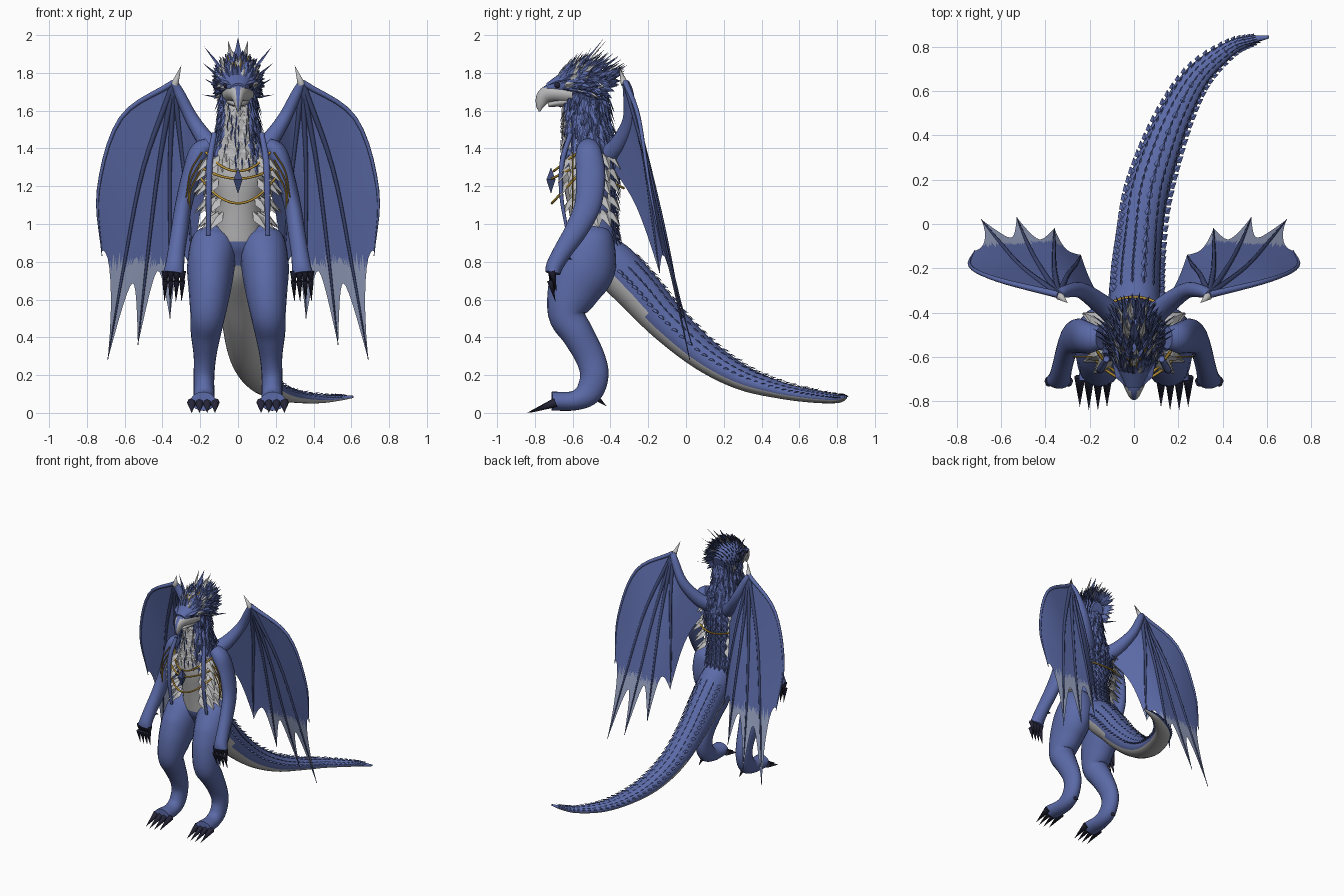
import bpy, bmesh, math, random
from mathutils import Vector

random.seed(4)
if "Cube" in bpy.data.objects:
    bpy.data.objects.remove(bpy.data.objects["Cube"], do_unlink=True)


def material(name, *rgb):
    m = bpy.data.materials.new(name)
    m.use_nodes = True
    m.diffuse_color = (*rgb, 1)
    m.node_tree.nodes["Principled BSDF"].inputs["Base Color"].default_value = (*rgb, 1)
    return m


BLUE = material("blue hide", .105, .145, .39)
DEEP = material("deep blue scales", .05, .07, .19)
PALE = material("pale belly", .50, .50, .51)
TIP = material("pale blue membrane tip", .30, .35, .52)
CLAW = material("dark claw", .018, .018, .04)
GOLD = material("gold", .50, .30, .04)
X, Y, Z = Vector((1, 0, 0)), Vector((0, 1, 0)), Vector((0, 0, 1))


def finish(bm, name, mats, smooth=True, closed=True, rule=None):
    if closed:
        bmesh.ops.recalc_face_normals(bm, faces=bm.faces)
    bm.normal_update()
    if rule:
        for f in bm.faces:
            f.material_index = rule(f.calc_center_median(), f.normal)
    mesh = bpy.data.meshes.new(name)
    bm.to_mesh(mesh)
    bm.free()
    for m in mats:
        mesh.materials.append(m)
    ob = bpy.data.objects.new(name, mesh)
    bpy.context.collection.objects.link(ob)
    if smooth:
        bpy.ops.object.select_all(action='DESELECT')
        ob.select_set(True)
        bpy.context.view_layer.objects.active = ob
        bpy.ops.object.shade_smooth_by_angle(angle=math.radians(55))
    return ob


def spline(pts, steps=5):
    """Smooth curve through points of any dimension."""
    v = [Vector(p) for p in pts]
    v = [v[0] * 2 - v[1]] + v + [v[-1] * 2 - v[-2]]
    out = []
    for a, b, c, d in zip(v, v[1:], v[2:], v[3:]):
        for k in range(steps):
            t = k / steps
            out.append((b * 2 + (c - a) * t + (a * 2 - b * 5 + c * 4 - d) * t * t
                        + (b * 3 - a - c * 3 + d) * t ** 3) * .5)
    return out + [v[-2]]


def frames(pts, ref=X, steps=5):
    """Centre, side, up, tangent and two radii along a path."""
    path = spline(pts, steps)
    cs = [Vector(p[:3]) for p in path]
    out = []
    for i, p in enumerate(path):
        t = (cs[min(i + 1, len(cs) - 1)] - cs[max(i - 1, 0)]).normalized()
        s = (ref - t * ref.dot(t)).normalized()
        out.append((cs[i], s, t.cross(s), t, p[3], p[4]))
    return out


def tube(name, pts, mats, ref=X, segs=20, rule=None, steps=5):
    bm, fr = bmesh.new(), frames(pts, ref, steps)
    angles = [math.tau * k / segs for k in range(segs)]
    rings = [[bm.verts.new(c + s * a * math.cos(g) + u * b * math.sin(g)) for g in angles]
             for c, s, u, t, a, b in fr]
    for lo, hi in zip(rings, rings[1:]):
        for k in range(segs):
            n = (k + 1) % segs
            bm.faces.new((lo[k], lo[n], hi[n], hi[k]))
    bm.faces.new(rings[0])
    bm.faces.new(rings[-1])
    finish(bm, name, mats, rule=rule)
    return fr


def on_tube(frame, deg):
    c, s, u, t, a, b = frame
    g = math.radians(deg)
    ca, sa = math.cos(g), math.sin(g)
    return c + s * a * ca + u * b * sa, (s * ca / a + u * sa / b).normalized(), t


def leaf(bm, p, d, n, length, width, mat=0):
    """Ridged kite-shaped scale or feather."""
    d = d.normalized()
    side = d.cross(n).normalized()
    n = side.cross(d)
    mid = p + d * length * .4
    pts = (p, mid + side * width / 2, p + d * length, mid - side * width / 2, mid + n * width * .2)
    v = [bm.verts.new(q) for q in pts]
    for k in range(4):
        bm.faces.new((v[k], v[(k + 1) % 4], v[4])).material_index = mat
    bm.faces.new(v[3::-1]).material_index = mat


def spike(bm, base, tip, r, segs=8):
    base, tip = Vector(base), Vector(tip)
    t = (tip - base).normalized()
    s = t.orthogonal().normalized()
    u = t.cross(s)
    ring = [bm.verts.new(base + (s * math.cos(math.tau * k / segs) + u * math.sin(math.tau * k / segs)) * r)
            for k in range(segs)]
    top = bm.verts.new(tip)
    bm.faces.new(ring[::-1])
    for k in range(segs):
        bm.faces.new((ring[k], ring[(k + 1) % segs], top))


# Torso and neck, tail, head and beak
torso = tube("torso_and_neck", [
    (0, -.47, .78, .06, .06), (0, -.47, .88, .13, .11), (0, -.49, 1, .125, .115),
    (0, -.5, 1.1, .125, .125), (0, -.51, 1.25, .16, .145), (0, -.51, 1.36, .16, .14),
    (0, -.52, 1.46, .115, .13), (0, -.53, 1.56, .095, .115), (0, -.53, 1.68, .085, .11),
    (0, -.53, 1.76, .06, .08)], [BLUE, PALE], segs=28,
    rule=lambda c, n: int(c.z > .9 and n.y < (.3 if c.z < 1.36 else -.5)))
tail = tube("tail", [
    (0, -.46, .86, .1, .1), (0, -.38, .78, .115, .125), (.005, -.25, .645, .112, .12), (.02, -.1, .48, .105, .105),
    (.05, .1, .305, .1, .085), (.11, .3, .185, .09, .065), (.19, .5, .12, .075, .045),
    (.29, .67, .088, .058, .034), (.43, .79, .075, .035, .024), (.53, .83, .078, .02, .015),
    (.61, .845, .085, .006, .006)], [BLUE, PALE], ref=Vector((1, -.5, 0)),
    rule=lambda c, n: int(n.z < -.3))
head = tube("head", [
    (0, -.42, 1.71, .05, .06), (0, -.5, 1.74, .095, .1), (0, -.58, 1.75, .1, .095),
    (0, -.66, 1.735, .075, .06), (0, -.735, 1.72, .04, .025)], [BLUE])
tube("upper_beak", [
    (0, -.6, 1.69, .085, .06), (0, -.7, 1.695, .06, .05), (0, -.75, 1.675, .036, .042),
    (0, -.772, 1.63, .018, .024), (0, -.775, 1.595, .004, .004)], [PALE, BLUE],
    rule=lambda c, n: int(abs(n.x) < .45 and n.y < -.1))
tube("lower_jaw", [(0, -.56, 1.66, .075, .045), (0, -.66, 1.645, .05, .025),
                   (0, -.73, 1.63, .015, .01)], [PALE])

# Scales along the tail and back
bm = bmesh.new()
for i in range(6, len(tail) - 5):
    size = .45 + tail[i][4] * 5
    for row, deg in enumerate((-90, -65, -115, -40, -140)):
        p, n, t = on_tube(tail[i], deg)
        leaf(bm, p + n * .002 + t * .02 * (row % 2), t + n * .12, n, .05 * size, .017 * size, 1)
    for deg in (-18, -162):
        p, n, t = on_tube(tail[i], deg)
        leaf(bm, p - n * .008, t + n * .8, Z, .05 * size, .04 * size)
    if i % 2:
        p, n, t = on_tube(tail[i], -90)
        leaf(bm, p - n * .006, t + n * .45, n, .06 * size, .03 * size)
for i in range(7, 26):
    for deg in range(45, 136, 15):
        p, n, t = on_tube(torso[i], deg + 7 * (i % 2))
        leaf(bm, p, n * .3 - t, n, .07, .03, i % 2)
finish(bm, "tail_and_back_scales", [BLUE, DEEP], smooth=False)

# Layered neck feathers with a pale throat and dark streaks
bm = bmesh.new()
for i in range(24, len(torso) - 2):
    for deg in range(-52, 233, 15):
        p, n, t = on_tube(torso[i], deg + random.uniform(-7, 7))
        leaf(bm, p, n * random.uniform(.15, .5) - t, n, random.uniform(.07, .12), .032, random.choice((0, 0, 1)))
    for deg in (-112, -90, -68):
        p, n, t = on_tube(torso[i], deg + random.uniform(-8, 8))
        leaf(bm, p, n * .22 - t, n, .07, .045, 2)
        if random.random() < .5:
            leaf(bm, p + n * .012, n * .2 - t, n, .06, .012, 1)
finish(bm, "neck_feathers", [BLUE, DEEP, PALE], smooth=False)

# Swept crest, cheek ruff and gold brow marks
bm = bmesh.new()
for i in range(1, 17):
    back = 1 - i / 20
    for deg in range(-30, 211, 16):
        p, n, t = on_tube(head[i], deg + random.uniform(-6, 6))
        rise = max(0, n.z)
        out = n * (.45 + .25 * back) - t * .75 + Z * .35 * rise
        leaf(bm, p - n * .01, out, n, random.uniform(.06, .09) + .06 * back * rise, .03,
             random.choice((0, 0, 0, 1, 1, 2)))
for side in (-1, 1):
    for k in range(4):
        base = Vector((side * .07, -.56 + k * .02, 1.80 - k * .045))
        tip = Vector((side * (.18 + .01 * (k % 2)), -.50 + k * .03, 1.94 - k * .085))
        leaf(bm, base, tip - base, Z - Y, (tip - base).length, .018, k % 2)
    leaf(bm, Vector((side * .035, -.735, 1.735)), Vector((side * .5, 1, .25)), Z, .15, .05, 0)
    for k in range(3):
        leaf(bm, Vector((side * .02 * k, -.665 + k * .035, 1.80 + k * .018)),
             Vector((side * .25, .6, .8)), -Y, .085, .013, 3)
    leaf(bm, Vector((side * .025, -.54, 1.83)), Vector((side * .18, .75, .9)), -Y, .19, .03, 2)
leaf(bm, Vector((0, -.54, 1.84)), Vector((0, .7, .95)), -Y, .185, .04, 0)
finish(bm, "crest_feathers", [BLUE, DEEP, PALE, GOLD], smooth=False)

# Pendant, chains
bm = bmesh.new()
for z in (1.30, 1.16):
    spike(bm, (0, -.715, 1.235), (0, -.715, z), .034, 4)
finish(bm, "pendant_gem", [DEEP], smooth=False)


def chain(name, half, y, bend, z_mid, z_end):
    ks = [k / 4 for k in range(-4, 5)]
    tube(name, [(half * k, y + bend * k * k, z_mid + (z_end - z_mid) * k * k, .0065, .0065) for k in ks],
         [GOLD], ref=Z, segs=8)


chain("upper_chain", .17, -.70, .13, 1.28, 1.38)
chain("middle_chain", .21, -.71, .14, 1.24, 1.31)
chain("lower_chain", .21, -.71, .14, 1.11, 1.26)
chain("back_chain", .13, -.33, -.04, 1.19, 1.21)

# Paired parts
WRIST = (.34, -.32, 1.75)
FINGERS = [
    [(.62, -.25, 1.56), (.74, -.19, 1.18), (.72, -.12, .83)],
    [(.50, -.20, 1.30), (.60, -.09, .80), (.69, .02, .28)],
    [(.42, -.20, 1.30), (.48, -.09, .82), (.53, .03, .36)],
    [(.36, -.20, 1.32), (.36, -.10, .90), (.36, -.02, .50)],
    [(.30, -.23, 1.40), (.26, -.18, 1.05), (.24, -.14, .74)],
    [(.27, -.30, 1.58), (.18, -.35, 1.42), (.12, -.38, 1.28)]]
NOTCH = (.2, .25, .25, .2, .12)

for label, sx in (("left", 1), ("right", -1)):
    def flip(pts):
        return [(p[0] * sx, *p[1:]) for p in pts]

    # Leg, foot and arm
    tube(label + "_leg", flip([
        (.12, -.48, .98, .06, .07), (.128, -.49, .92, .115, .115), (.143, -.53, .78, .126, .16),
        (.15, -.595, .65, .112, .14), (.16, -.63, .52, .093, .10), (.17, -.575, .42, .08, .085),
        (.175, -.51, .3, .06, .078), (.18, -.485, .2, .055, .075), (.18, -.515, .11, .055, .07),
        (.18, -.59, .065, .058, .052), (.185, -.71, .062, .066, .05)]), [BLUE])
    tube(label + "_arm", flip([
        (.15, -.515, 1.42, .04, .05), (.205, -.515, 1.375, .055, .07), (.25, -.505, 1.25, .05, .078),
        (.288, -.52, 1.1, .045, .07), (.308, -.58, .97, .046, .06), (.325, -.65, .86, .046, .05),
        (.335, -.695, .78, .05, .045), (.34, -.705, .74, .056, .04)]), [BLUE])
    bm = bmesh.new()
    for k in range(4):
        x = sx * (.122 + k * .041)
        spike(bm, (x, -.69, .055), (x, -.85 + .015 * abs(k - 1.5), 0), .025)
        x = sx * (.295 + k * .03)
        spike(bm, (x, -.71, .75), (x, -.715 + .01 * k, .64), .02)
        spike(bm, (x, -.72, .70), (x + sx * .004, -.69, .585), .016)
    spike(bm, (sx * .18, -.48, .085), (sx * .18, -.42, .035), .018)
    spike(bm, (sx * .30, -.64, .83), (sx * .29, -.60, .81), .014)
    finish(bm, label + "_claws", [CLAW])

    # Eye
    bm = bmesh.new()
    bmesh.ops.create_uvsphere(bm, u_segments=12, v_segments=8, radius=.016)
    bmesh.ops.translate(bm, verts=bm.verts, vec=(sx * .062, -.68, 1.735))
    finish(bm, label + "_eye", [CLAW])

    # Wing arm, thumb, fingers and webbing
    tube(label + "_wing_arm", flip([
        (.07, -.43, 1.35, .05, .06), (.15, -.36, 1.42, .045, .05), (.24, -.30, 1.55, .036, .036),
        (.31, -.305, 1.69, .028, .028), (*WRIST, .02, .02)]), [BLUE], ref=Y)
    bm = bmesh.new()
    spike(bm, (sx * .335, -.325, 1.74), (sx * .30, -.357, 1.84), .02)
    finish(bm, label + "_wing_thumb", [PALE])
    ribs = [flip([WRIST] + f) for f in FINGERS]
    for k, rib in enumerate(ribs[:5]):
        radii = (.016, .011, .008, .002)
        tube("%s_wing_finger_%d" % (label, k + 1), [(*p, r, r) for p, r in zip(rib, radii)],
             [BLUE if k == 0 else DEEP], ref=Y, segs=8)
    curves = [spline(r, 8) for r in ribs]

    def along(curve, t):
        f = min(max(t, 0), .9999) * (len(curve) - 1)
        return curve[int(f)].lerp(curve[int(f) + 1], f % 1)

    bm = bmesh.new()
    for a, b, notch in zip(curves, curves[1:], NOTCH):
        grid = []
        for iu in range(13):
            u = iu / 12
            end = 1 - notch * (1 - abs(2 * u - 1) ** 1.8)
            grid.append([bm.verts.new(along(a, end * it / 24).lerp(along(b, end * it / 24), u))
                         for it in range(1, 25)])
        for c0, c1 in zip(grid, grid[1:]):
            for k in range(23):
                bm.faces.new((c0[k], c0[k + 1], c1[k + 1], c1[k]))
    finish(bm, label + "_wing_membrane", [BLUE, TIP], closed=False, rule=lambda c, n: int(c.z < .8))

    # Pale flank feathers, hanging braid and shoulder strands
    bm = bmesh.new()
    for i in (26, 23, 20, 17, 14):
        for deg in (-48, -30, -12, 8, 28, 46):
            p, n, t = on_tube(torso[i], deg if sx > 0 else 180 - deg)
            leaf(bm, p - n * .01, n * .65 + X * sx * .2 - t * .8, n, .15, .075)
    finish(bm, label + "_flank_feathers", [PALE], smooth=False)
    tube(label + "_braid", flip([
        (.125, -.61, 1.48, .014, .014), (.15, -.655, 1.33, .017, .014), (.155, -.66, 1.15, .016, .011),
        (.157, -.625, .94, .012, .008)]), [BLUE], segs=10)
    for k in range(3):
        tube("%s_shoulder_strand_%d" % (label, k + 1), flip([
            (.19, -.60, 1.38 - k * .04, .004, .004), (.25, -.60, 1.28 - k * .05, .004, .004),
            (.275 - k * .01, -.60, 1.14 - k * .03, .003, .003)]), [GOLD], segs=6)
